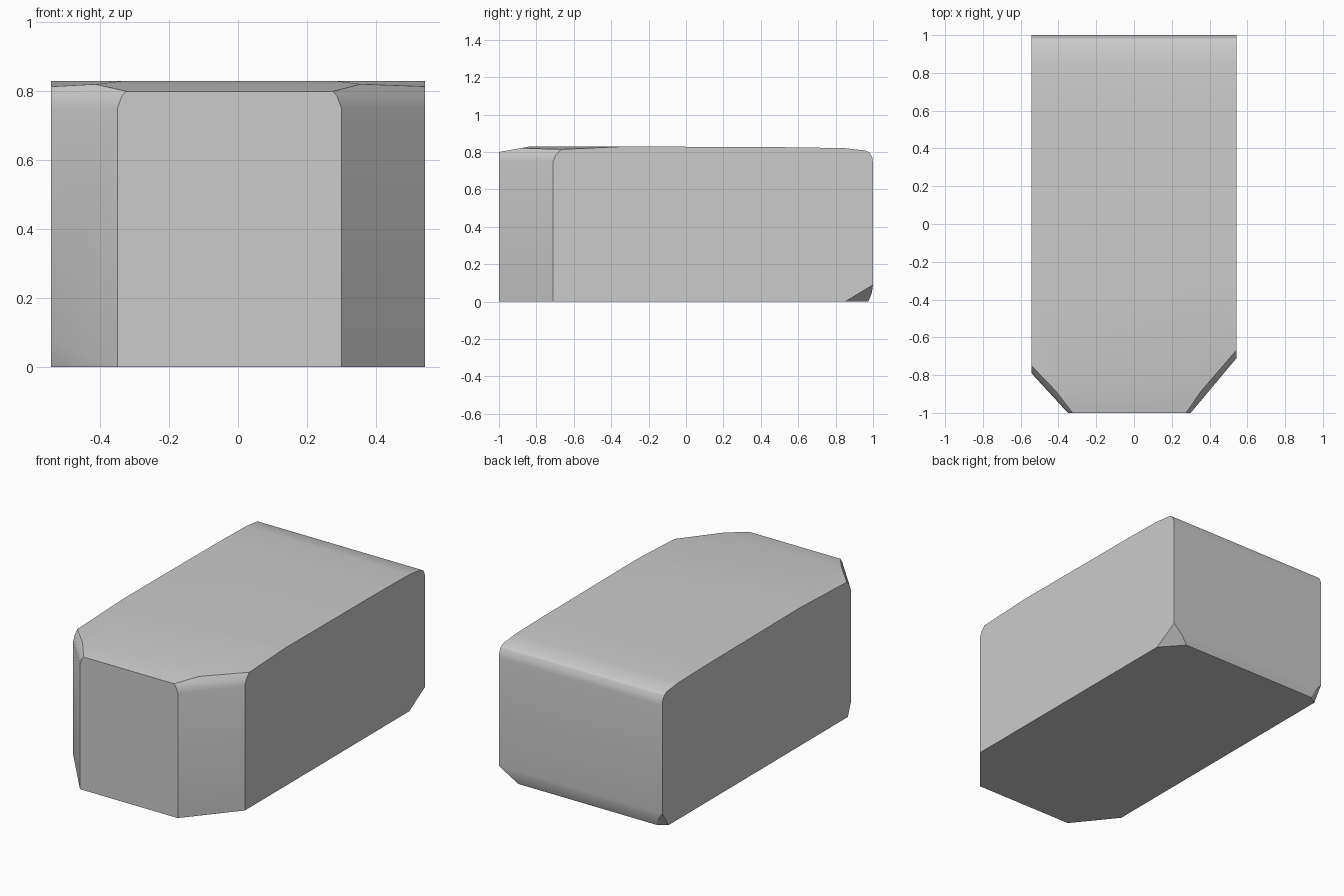
import bpy, bmesh, math
from mathutils import Vector

if "Cube" in bpy.data.objects:
    bpy.data.objects.remove(bpy.data.objects["Cube"])

W = 0.543                       # half width
CENTRE = Vector((0, 0, 0.4))
bm = bmesh.new()

# Side profile (y, z), extruded across the width
profile = [(-1, 0), (-1, .80), (-.83, .83), (-.4, .83), (.6, .825), (.85, .82),
           (.96, .808), (.983, .795), (.996, .77), (1, .74), (1, .09),
           (.993, .045), (.975, 0)]
face = bm.faces.new([bm.verts.new((-W, y, z)) for y, z in profile])
ext = bmesh.ops.extrude_face_region(bm, geom=[face])
bmesh.ops.translate(bm, vec=(2 * W, 0, 0),
                    verts=[v for v in ext["geom"] if isinstance(v, bmesh.types.BMVert)])


def cut(a, b, c):
    """Slice off everything outside the plane through three points."""
    a, b, c = Vector(a), Vector(b), Vector(c)
    n = (b - a).cross(c - a).normalized()
    if n.dot(CENTRE - a) > 0:
        n = -n
    geom = bm.verts[:] + bm.edges[:] + bm.faces[:]
    bmesh.ops.bisect_plane(bm, geom=geom, dist=1e-5, plane_co=a, plane_no=n,
                           clear_outer=True)
    bmesh.ops.holes_fill(bm, edges=[e for e in bm.edges if e.is_boundary], sides=0)


# Front corner chamfers with their softened top rims
for s, xf, ys in ((-1, .35, -.79), (1, .30, -.71)):
    p, q = Vector((s * xf, -1, 0)), Vector((s * W, ys, 0))
    d = (q - p).normalized()
    inward = Vector((-s * d.y * s, d.x, 0))
    if inward.dot(-p) < 0:
        inward = -inward
    cut(p, q, p + Vector((0, 0, 1)))
    for z0, off, z1 in ((.75, .012, .795), (.785, .03, .818)):
        start = .009 if z0 > .76 else 0
        up = Vector((0, 0, z0)) + inward * start
        cut(p + up, q + up, (p + q) / 2 + inward * off + Vector((0, 0, z1)))
    # gentle fall of the roof toward each front corner
    cut((s * (xf - .02), -.83, .83), (s * W, ys, .812), (s * W, -.4, .826))

# Clipped bottom corners: front left, back right, back left
cut((-.35, -1, 0), (-W, -.79, .08), (-W, -.76, 0))
cut((W, .85, 0), (W, 1, .09), (.43, .975, 0))
cut((-W, .94, 0), (-W, 1, .09), (-.49, .975, 0))

bmesh.ops.remove_doubles(bm, verts=bm.verts, dist=1e-4)
bmesh.ops.recalc_face_normals(bm, faces=bm.faces)
mesh = bpy.data.meshes.new("chamfered_block")
bm.to_mesh(mesh)
bm.free()
block = bpy.data.objects.new("chamfered_block", mesh)
bpy.context.collection.objects.link(block)

# Smooth the shallow bends, keep the main edges crisp
bpy.context.view_layer.objects.active = block
block.select_set(True)
bpy.ops.object.shade_smooth_by_angle(angle=math.radians(30))
